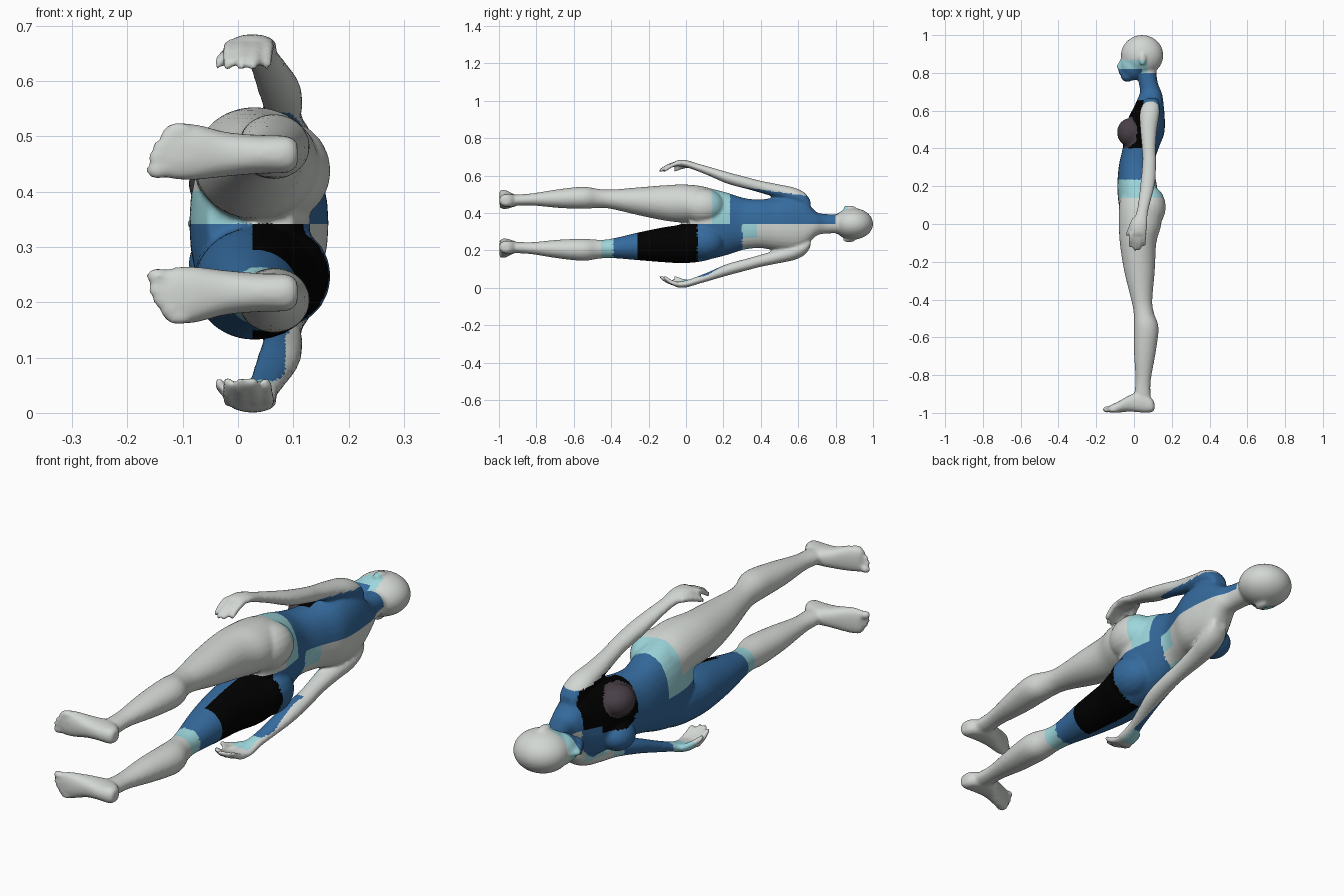
import bpy, bmesh, math
from mathutils import Vector

MID = 0.3425          # z of the body's symmetry plane (figure lies on its side)
bm = bmesh.new()


def skin(rings):
    """Close a list of point rings into a capped tube."""
    rows = [[bm.verts.new(p) for p in r] for r in rings]
    n = len(rows[0])
    for r, q in zip(rows, rows[1:]):
        for k in range(n):
            bm.faces.new((r[k], r[(k + 1) % n], q[(k + 1) % n], q[k]))
    bm.faces.new(rows[0])
    bm.faces.new(rows[-1])


def catmull(st, n=4):
    """Smoothly interpolate a list of stations."""
    out = []
    for i in range(len(st) - 1):
        p = [st[max(i - 1, 0)], st[i], st[i + 1], st[min(i + 2, len(st) - 1)]]
        for k in range(n):
            t = k / n
            out.append([0.5 * (2 * b + (c - a) * t + (2 * a - 5 * b + 4 * c - d) * t * t
                               + (3 * b - a - 3 * c + d) * t ** 3) for a, b, c, d in zip(*p)])
    return out + [list(st[-1])]


def loft(stations, side=1, axis='Y', power=2.0, seg=28):
    """Stations: (along, a0, a1, s0, s1); s is the sideways offset from MID."""
    rings = []
    for t, a0, a1, s0, s1 in catmull(stations):
        ring = []
        for k in range(seg):
            c, s = math.cos(2 * math.pi * k / seg), math.sin(2 * math.pi * k / seg)
            c = math.copysign(abs(c) ** (2 / power), c)
            s = math.copysign(abs(s) ** (2 / power), s)
            a = (a0 + a1) / 2 + c * (a1 - a0) / 2
            z = MID + side * ((s0 + s1) / 2 + s * (s1 - s0) / 2)
            ring.append((a, t, z) if axis == 'Y' else (t, a, z))
        rings.append(ring)
    skin(rings)


def ball(x, y, s, rx, ry, rz, side=1, seg=20, rows=14):
    rings = []
    for i in range(rows):
        u = math.pi * (i + 0.4) / (rows - 0.2)
        rings.append([(x + rx * math.sin(u) * math.cos(2 * math.pi * k / seg),
                       y - ry * math.cos(u),
                       MID + side * (s + rz * math.sin(u) * math.sin(2 * math.pi * k / seg)))
                      for k in range(seg)])
    skin(rings)


def finger(a, b, r, side):
    """Tapered, slightly bent, round-tipped tube."""
    a, b = Vector(a), Vector(b)
    d = (b - a).normalized()
    u = d.orthogonal().normalized()
    w = d.cross(u)
    rings = []
    for t, f in ((0, 1), (0.25, 1), (0.5, 0.95), (0.75, 0.88), (0.9, 0.78), (0.97, 0.55), (1, 0.25)):
        p = a.lerp(b, t) + Vector((0, 0, 0.008 * math.sin(math.pi * t)))
        ring = [p + r * f * (u * math.cos(k * math.pi / 5) + w * math.sin(k * math.pi / 5))
                for k in range(10)]
        rings.append([(v.x, v.y, MID + side * v.z) for v in ring])
    skin(rings)


# torso and neck
loft([(0.02, -0.055, 0.10, -0.11, 0.11), (0.10, -0.08, 0.13, -0.185, 0.185),
      (0.20, -0.088, 0.122, -0.172, 0.172), (0.31, -0.08, 0.105, -0.138, 0.138),
      (0.40, -0.06, 0.13, -0.13, 0.13), (0.48, -0.05, 0.16, -0.143, 0.143),
      (0.56, -0.03, 0.163, -0.15, 0.15), (0.62, 0.0, 0.158, -0.135, 0.135),
      (0.665, 0.02, 0.153, -0.095, 0.095), (0.70, 0.032, 0.145, -0.062, 0.062),
      (0.75, 0.025, 0.125, -0.052, 0.052), (0.84, 0.01, 0.115, -0.05, 0.05)], power=2.25)
# head, jaw and nose
ball(0.043, 0.893, 0, 0.112, 0.107, 0.084, seg=36, rows=24)
ball(-0.005, 0.845, 0, 0.068, 0.085, 0.062)
ball(-0.035, 0.785, 0, 0.035, 0.033, 0.036)
ball(-0.07, 0.805, 0, 0.012, 0.014, 0.024)
loft([(0.822, -0.088, -0.05, -0.015, 0.015), (0.835, -0.094, -0.05, -0.014, 0.014),
      (0.86, -0.078, -0.05, -0.01, 0.01), (0.88, -0.068, -0.05, -0.008, 0.008)], seg=12)

for side in (1, -1):
    ball(0.045, 0.872, 0.087, 0.018, 0.033, 0.011, side)      # ear
    ball(-0.022, 0.485, 0.072, 0.068, 0.075, 0.062, side)     # breast
    ball(0.078, 0.09, 0.095, 0.09, 0.115, 0.093, side)        # buttock
    # leg
    loft([(0.20, -0.06, 0.10, 0.03, 0.165), (0.10, -0.078, 0.14, 0.005, 0.198),
          (0.0, -0.08, 0.145, 0.006, 0.21), (-0.10, -0.075, 0.118, 0.015, 0.207),
          (-0.25, -0.052, 0.11, 0.045, 0.195), (-0.40, -0.015, 0.097, 0.08, 0.183),
          (-0.47, -0.002, 0.105, 0.085, 0.187), (-0.55, 0.0, 0.13, 0.08, 0.198),
          (-0.68, 0.0, 0.115, 0.085, 0.185), (-0.82, 0.008, 0.09, 0.098, 0.163),
          (-0.90, 0.002, 0.088, 0.097, 0.157), (-0.965, 0.0, 0.095, 0.1, 0.152)], side)
    # foot and toes
    loft([(0.108, -0.985, -0.945, 0.105, 0.145), (0.09, -0.997, -0.92, 0.092, 0.158),
          (0.04, -0.998, -0.89, 0.09, 0.16), (-0.02, -0.993, -0.905, 0.085, 0.165),
          (-0.08, -0.998, -0.938, 0.078, 0.18), (-0.12, -0.998, -0.957, 0.08, 0.18),
          (-0.135, -0.993, -0.965, 0.088, 0.17)], side, 'X', 2.4)
    for i, (x, s) in enumerate([(-0.145, 0.096), (-0.143, 0.121), (-0.134, 0.14),
                                (-0.122, 0.157), (-0.108, 0.172)]):
        r = 0.0165 if i == 0 else 0.0115
        ball(x, -0.998 + r, s, 0.022, r, r, side, 12, 8)
    # arm and palm
    loft([(0.665, 0.06, 0.125, 0.075, 0.125), (0.635, 0.04, 0.135, 0.085, 0.165),
          (0.58, 0.03, 0.135, 0.105, 0.193), (0.50, 0.033, 0.122, 0.135, 0.21),
          (0.40, 0.042, 0.115, 0.165, 0.23), (0.33, 0.045, 0.117, 0.185, 0.248),
          (0.22, 0.035, 0.112, 0.215, 0.277), (0.12, 0.023, 0.088, 0.258, 0.306),
          (0.06, 0.012, 0.074, 0.282, 0.323), (0.0, -0.012, 0.07, 0.302, 0.341),
          (-0.045, -0.018, 0.066, 0.308, 0.34), (-0.06, -0.012, 0.06, 0.31, 0.334)], side)
    for x, y in ((-0.014, -0.125), (0.011, -0.143), (0.034, -0.14), (0.056, -0.12)):
        finger((x, -0.045, 0.323), (x - 0.006, y, 0.28), 0.0125, side)
    finger((0.005, 0.03, 0.312), (-0.038, -0.065, 0.285), 0.014, side)

# fuse every part into one skin
bmesh.ops.recalc_face_normals(bm, faces=bm.faces[:])
raw = bpy.data.meshes.new("body_parts")
bm.to_mesh(raw)
bm.free()
helper = bpy.data.objects.new("body_parts", raw)
bpy.context.collection.objects.link(helper)
rm = helper.modifiers.new("fuse", 'REMESH')
rm.mode, rm.voxel_size = 'VOXEL', 0.0075
sm = helper.modifiers.new("soften", 'SMOOTH')
sm.factor, sm.iterations = 0.5, 4
dg = bpy.context.evaluated_depsgraph_get()
mesh = bpy.data.meshes.new_from_object(helper.evaluated_get(dg))
bpy.data.objects.remove(helper)
body = bpy.data.objects.new("body", mesh)
bpy.context.collection.objects.link(body)

SKIN, BLUE, CYAN, BLACK, PLUM = range(5)
mesh.materials.clear()
for name, col in (("pale grey", (0.65, 0.68, 0.65)), ("mid blue", (0.035, 0.145, 0.34)),
                  ("light cyan", (0.34, 0.68, 0.72)), ("black", (0, 0, 0)),
                  ("dark plum", (0.065, 0.05, 0.062))):
    mat = bpy.data.materials.new(name)
    mat.diffuse_color = (*col, 1)
    mesh.materials.append(mat)


def region(x, y, s):
    """Colour zone of a point; s > 0 is the upper half of the body."""
    if -0.2 < y < 0.66 and abs(s) > 0.155 + (0.6 - y) * 0.14:          # arms
        inner = s > -(0.155 + (0.6 - y) * 0.245)
        if s > 0 or not (x < 0.055 or inner and x < 0.085):
            return SKIN
        return BLUE if 0.06 < y < 0.34 else CYAN if -0.02 < y < 0.42 else SKIN
    if y > 0.75:                                                       # head
        if x < 0.04 and y < 0.82 or s > 0 and y < 0.80:
            return BLUE if s > -0.03 else CYAN
        return CYAN if y < 0.87 and (x < 0.03 or s > 0.03 and x < 0.07) else SKIN
    if s > 0:                                                          # upper half
        if y < 0.14:
            return CYAN if y > -0.01 and s < 0.06 and x < 0.03 else SKIN
        if y < 0.235:
            return CYAN
        if 0.40 < y < 0.655 and x < 0.05:
            near = ((y - 0.485) / 0.085) ** 2 + ((s - 0.075) / 0.065) ** 2
            return PLUM if near < 1 and x < 0.015 else BLACK
        return BLUE
    if y > 0.30:                                                       # lower torso
        if 0.42 < y < 0.58 and s > -0.03 and x < 0.02:
            return BLACK
        if x < 0.03:
            return BLUE if y < 0.66 else SKIN
        if x < 0.06 and y < 0.62 or y < 0.38 and s > -0.075:
            return CYAN
        return SKIN
    if y > 0.06:                                                       # lower hip
        return BLUE
    if y > -0.26 and x > 0.025:                                        # lower thigh
        return BLACK
    if y > -0.39:
        return BLUE
    return CYAN if y > -0.455 else SKIN


# colour the skin by zone
bm = bmesh.new()
bm.from_mesh(mesh)
for f in bm.faces:
    c = f.calc_center_median()
    f.material_index = region(c.x, c.y, c.z - MID)
    f.smooth = True
bm.to_mesh(mesh)
bm.free()
